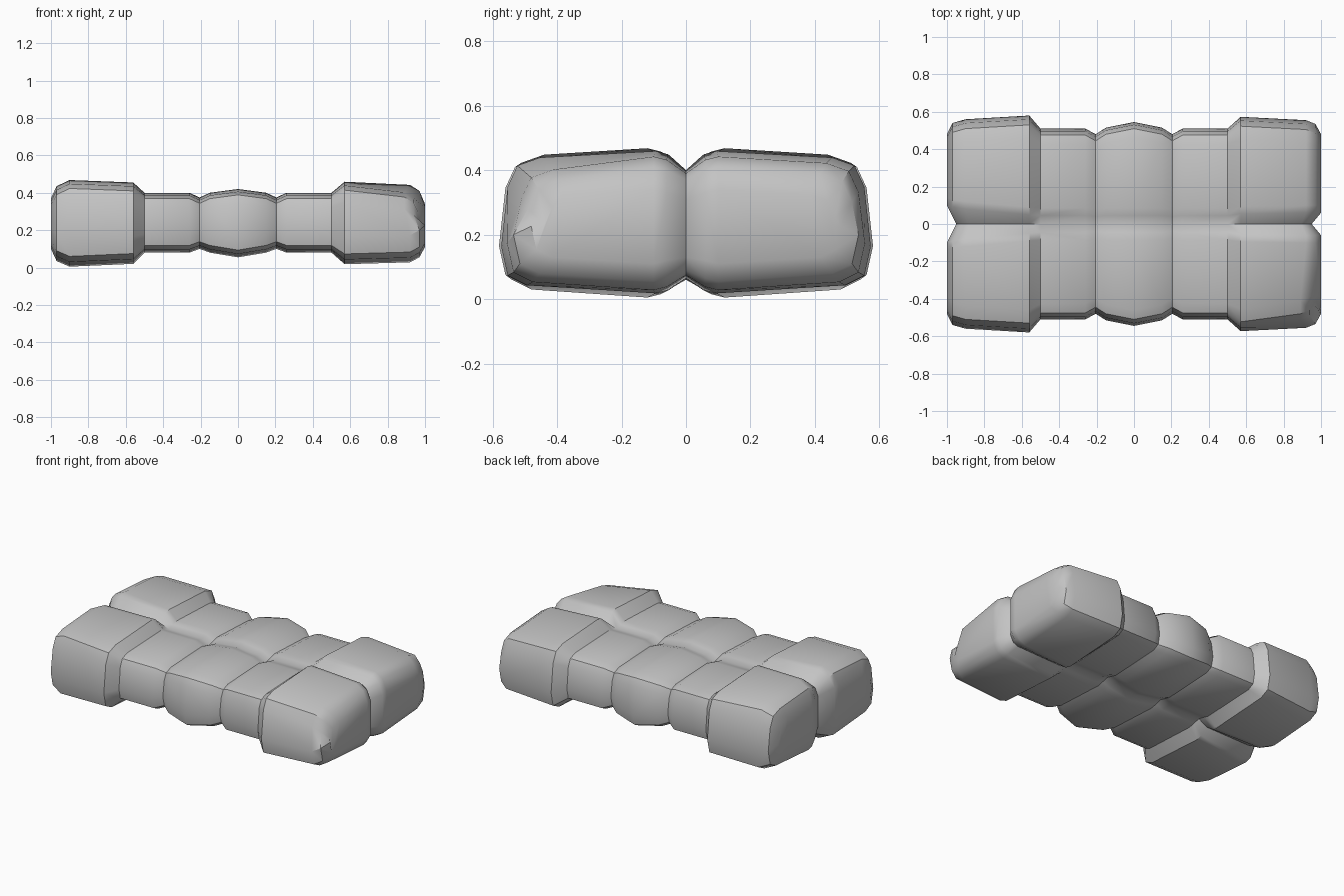
import bpy, bmesh, math

if "Cube" in bpy.data.objects:
    bpy.data.objects.remove(bpy.data.objects["Cube"])

# Cross-sections along x: x, half width, top z, bottom z, groove half width,
# groove top z, groove bottom z, edge rounding
SECTIONS = [
    (-1.00, .48, .37, .10, .10, .33, .13, .8),
    (-.97, .54, .435, .035, .09, .38, .08, 1),
    (-.90, .56, .468, .005, .08, .40, .06, 1),
    (-.56, .58, .455, .02, .05, .40, .065, 1),
    (-.50, .51, .40, .08, .045, .38, .10, .7),
    (-.26, .51, .40, .08, .045, .38, .10, .7),
    (-.205, .48, .375, .10, .04, .355, .12, .7),
    (-.15, .515, .40, .08, .045, .38, .10, .7),
    (0, .545, .42, .055, .045, .395, .08, .7),
    (.15, .515, .40, .08, .045, .38, .10, .7),
    (.205, .48, .375, .10, .04, .355, .12, .7),
    (.26, .51, .40, .08, .045, .38, .10, .7),
    (.50, .51, .40, .08, .045, .38, .10, .7),
    (.57, .573, .459, .018, .055, .40, .065, 1),
    (.92, .555, .442, .028, .06, .39, .075, 1),
    (.97, .535, .41, .055, .06, .37, .09, 1),
    (1.00, .48, .34, .11, .06, .31, .13, .8),
]


def half_profile(w, t, b, g, gt, gb, k):
    """One side of a section, from groove top round the side to groove bottom."""
    return [(0, gt), (g, t - .01), (g + .04, t),
            (w - .12 * k, t - .02 * k), (w - .05 * k, t - .045 * k),
            (w - .02 * k, t - .11 * k), (w, b + .145 * k),
            (w - .02 * k, b + .055 * k), (w - .08 * k, b + .025 * k),
            (g + .04, b), (g, b + .01), (0, gb)]


bm = bmesh.new()
rings = []
for x, *shape in SECTIONS:
    half = half_profile(*shape)
    # the centre groove also wraps round both ends
    gx = math.copysign(min(abs(x), .88 + .7 * max(0, abs(x) - .90)), x)
    right = [bm.verts.new((gx if y == 0 else x, y, z)) for y, z in half]
    left = [right[0]] + [bm.verts.new((x, -y, z)) for y, z in half[1:-1]] + [right[-1]]
    rings.append((right, left))

# Skin between sections
for a, b in zip(rings, rings[1:]):
    for side in (0, 1):
        p, q = a[side], b[side]
        for i in range(len(p) - 1):
            bm.faces.new((p[i], p[i + 1], q[i + 1], q[i]))

# End caps
for ring in (rings[0], rings[-1]):
    for p in ring:
        n = len(p)
        for i in range(n // 2 - 1):
            bm.faces.new((p[i], p[i + 1], p[n - 2 - i], p[n - 1 - i]))

# Softer, cut-down corner on the front right block
for v in bm.verts:
    if v.co.x > .9 and v.co.y < -.4 and v.co.z > .25:
        v.co.x -= .03
        v.co.y += .025
        v.co.z -= .02

bmesh.ops.recalc_face_normals(bm, faces=bm.faces)
mesh = bpy.data.meshes.new("segmented_slab")
bm.to_mesh(mesh)
bm.free()

grey = bpy.data.materials.new("mid_grey")
grey.diffuse_color = (.55, .55, .55, 1)
grey.use_nodes = True
grey.node_tree.nodes["Principled BSDF"].inputs["Base Color"].default_value = grey.diffuse_color
mesh.materials.append(grey)

slab = bpy.data.objects.new("segmented_slab", mesh)
bpy.context.collection.objects.link(slab)
bpy.context.view_layer.objects.active = slab
slab.select_set(True)
bpy.ops.object.shade_smooth_by_angle(angle=math.radians(36))
